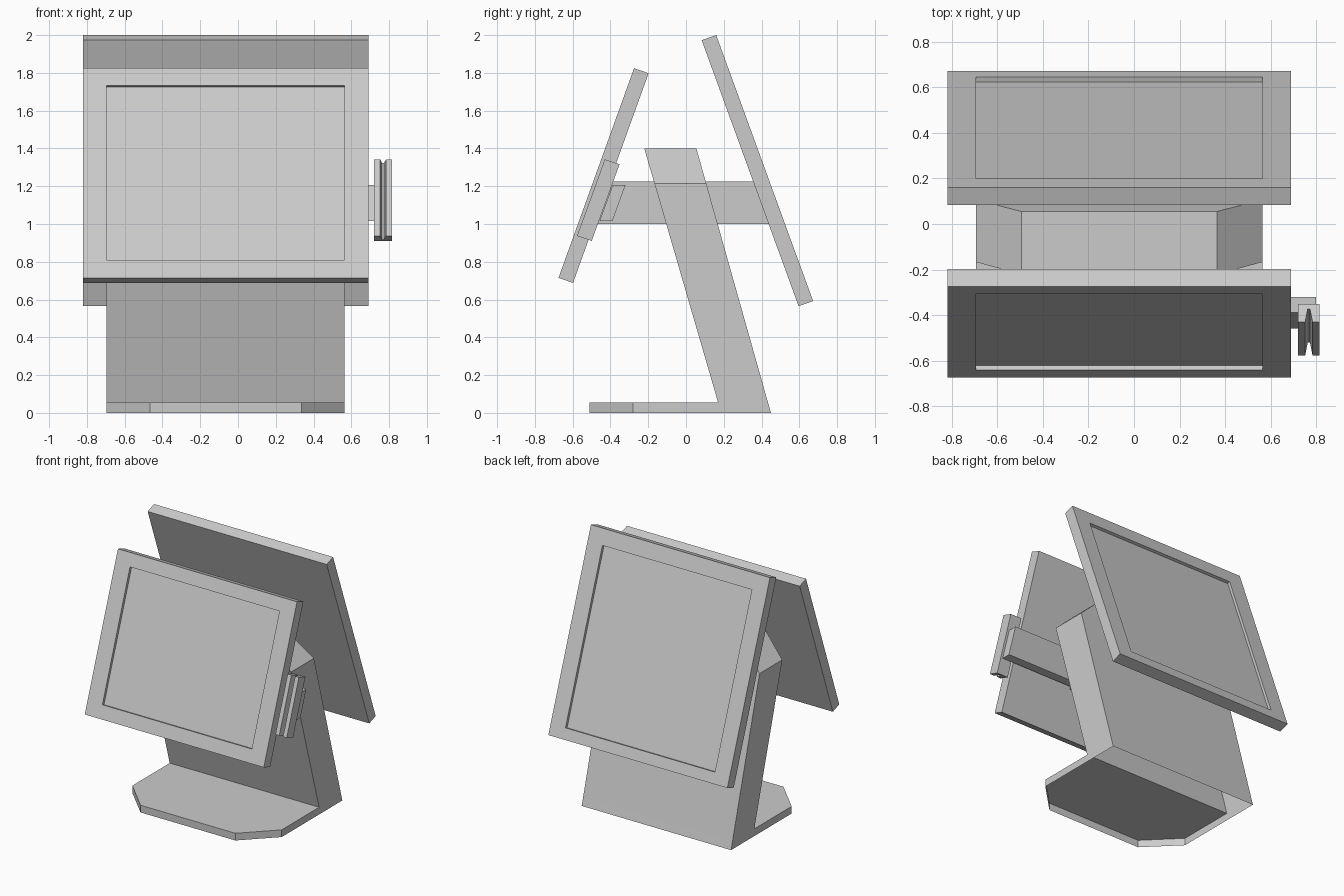
import bpy, bmesh
from mathutils import Vector

if "Cube" in bpy.data.objects:
    bpy.data.objects.remove(bpy.data.objects["Cube"])

CX = -0.065  # symmetry plane of stand and screens


def make(name, verts, faces):
    me = bpy.data.meshes.new(name)
    me.from_pydata([tuple(v) for v in verts], [], faces)
    bm = bmesh.new()
    bm.from_mesh(me)
    bmesh.ops.recalc_face_normals(bm, faces=bm.faces)
    bm.to_mesh(me)
    bm.free()
    ob = bpy.data.objects.new(name, me)
    bpy.context.collection.objects.link(ob)
    return ob


def loft(name, rings, cap_start=True, cap_end=True):
    """Skin a list of equal-length closed rings."""
    n = len(rings[0])
    verts = [v for r in rings for v in r]
    faces = [(k*n + i, k*n + (i+1) % n, (k+1)*n + (i+1) % n, (k+1)*n + i)
             for k in range(len(rings) - 1) for i in range(n)]
    if cap_start:
        faces.append(tuple(range(n)))
    if cap_end:
        faces.append(tuple(range((len(rings)-1)*n, len(rings)*n)))
    return make(name, verts, faces)


def side_prism(name, profile, x0, x1):
    """Extrude a (y, z) side profile along x."""
    return loft(name, [[(x, y, z) for y, z in profile] for x in (x0, x1)])


def screen(name, top, bottom, inward, t0, t1):
    """Tilted slab with a recessed display; top/bottom are (y, z) of the face."""
    top, bottom, inward = (Vector((0, *p)) for p in (top, bottom, inward))

    def ring(half, a, b, depth):
        pa, pb = (top.lerp(bottom, t) + inward * depth for t in (a, b))
        return [p + Vector((CX + s * half, 0, 0))
                for p, s in ((pa, -1), (pa, 1), (pb, 1), (pb, -1))]
    return loft(name, [ring(.755, 0, 1, 1), ring(.755, 0, 1, 0),
                       ring(.63, t0, t1, 0), ring(.63, t0, t1, .26)])


# Screens
screen("front_screen", (-.275, 1.825), (-.675, .715), (.077, -.027), .083, .915)
screen("back_screen", (.16, 2.0), (.673, .592), (-.077, -.027), .078, .945)

# Foot: open underneath, chamfered front corners
outline = [(-.63, .45), (-.63, -.28), (-.40, -.51), (.40, -.51), (.63, -.28), (.63, .45)]
low = [(CX + x, y, 0) for x, y in outline]
high = [(CX + x, min(y, .434), .055) for x, y in outline]
seam = [(CX + .63, .17, .055), (CX - .63, .17, .055)]
make("foot", low + high + seam,
     [(i, (i+1) % 6, 6 + (i+1) % 6, 6 + i) for i in range(6)]
     + [(7, 8, 9, 10, 12, 13)])

# Leaning neck with bevelled shoulders
loft("neck", [[(CX + s * w, y, z) for s, y in ((-1, f), (1, f), (1, b), (-1, b))]
              for w, f, b, z in ((.63, .17, .434, .055),
                                 (.63, -.167, .107, 1.215),
                                 (.43, -.221, .055, 1.40))], cap_start=False)

# Arm joining both screens through the neck
side_prism("screen_arm", [(-.39, 1.225), (.36, 1.225), (.44, 1.0), (-.47, 1.0)],
           CX - .25, CX + .25)

# Card reader bracket
side_prism("reader_bracket", [(-.388, 1.207), (-.32, 1.207), (-.39, 1.015), (-.458, 1.015)],
           CX, .80)

# Card reader: slotted section swept along the screen tilt
section = [(.72, 0), (.752, 0), (.763, .72), (.773, .72), (.784, 0),
           (.815, 0), (.815, 1), (.72, 1)]
loft("card_reader", [[(x, y + .078 * d, z - .026 * d) for x, d in section]
                     for y, z in ((-.43, 1.342), (-.577, .937))])
